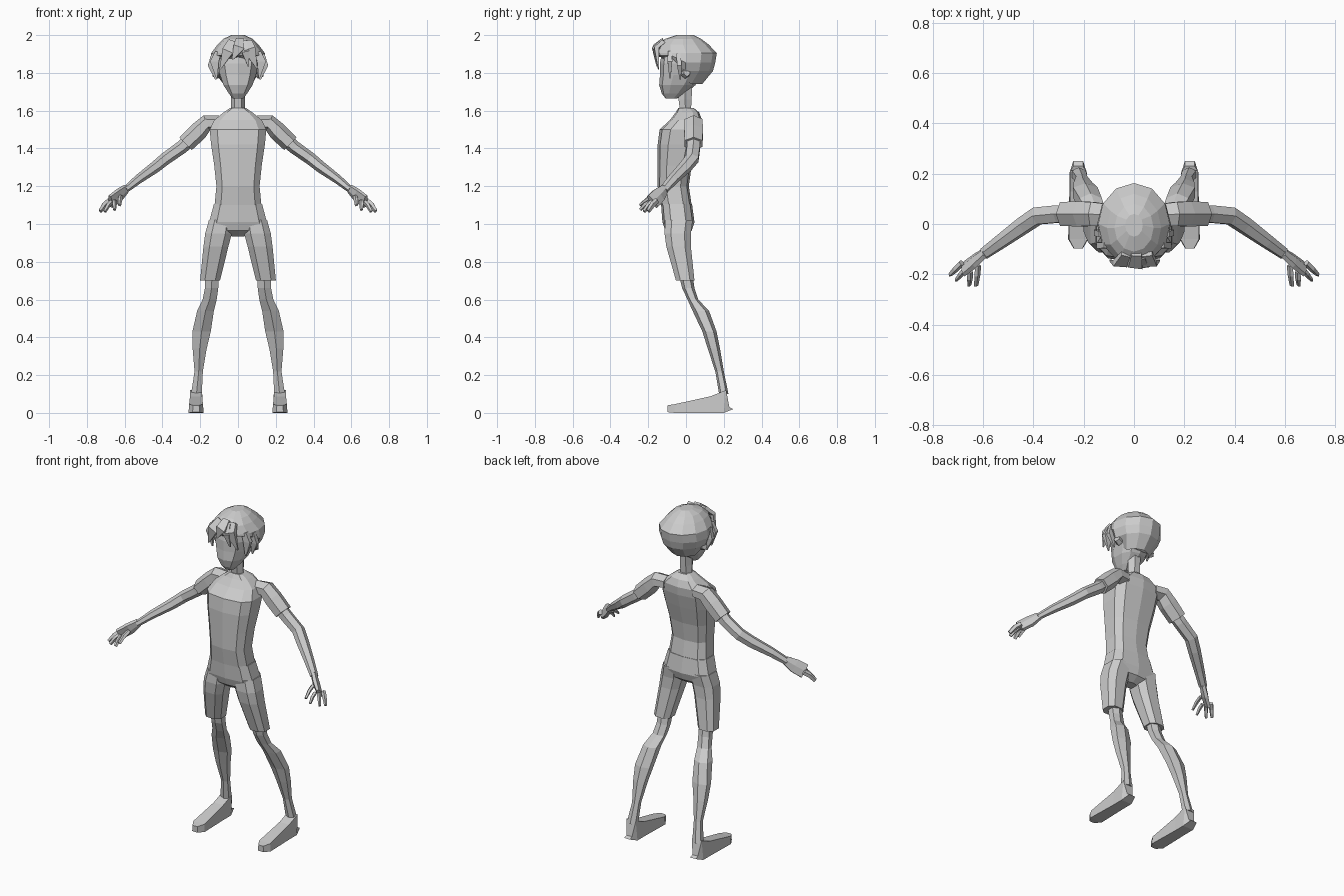
import bpy, bmesh, math
from mathutils import Vector

grey = bpy.data.materials.new("light grey")
grey.diffuse_color = (0.6, 0.6, 0.6, 1)


def loft(name, rings, mirror=False):
    """Skin a list of equally sized point rings and cap both ends."""
    bm = bmesh.new()
    rows = [[bm.verts.new(p) for p in r] for r in rings]
    n = len(rows[0])
    for a, b in zip(rows, rows[1:]):
        for i in range(n):
            j = (i + 1) % n
            bm.faces.new((a[i], a[j], b[j], b[i]))
    bm.faces.new(rows[0][::-1])
    bm.faces.new(rows[-1])
    bmesh.ops.recalc_face_normals(bm, faces=bm.faces)
    me = bpy.data.meshes.new(name)
    bm.to_mesh(me)
    bm.free()
    me.materials.append(grey)
    ob = bpy.data.objects.new(name, me)
    bpy.context.collection.objects.link(ob)
    if mirror:
        ob.modifiers.new("mirror", 'MIRROR').use_mirror_merge = False
    return ob


def level(z, cx, rx, y0, y1, n=8, power=0.75, turn=0.0):
    """Horizontal rounded ring spanning y0..y1 around cx."""
    cy, ry = (y0 + y1) / 2, (y1 - y0) / 2
    pts = []
    for i in range(n):
        a = 2 * math.pi * i / n + turn
        c, s = math.cos(a), math.sin(a)
        pts.append(Vector((cx + rx * math.copysign(abs(c) ** power, c),
                           cy + ry * math.copysign(abs(s) ** power, s), z)))
    return pts


def tube(name, path, n=6, mirror=True, side=(0, 1, 0)):
    """Limb along (x, y, z, half width, half height) stations."""
    c = [Vector(p[:3]) for p in path]
    rings = []
    for k, p in enumerate(path):
        t = (c[min(k + 1, len(c) - 1)] - c[max(k - 1, 0)]).normalized()
        up = t.cross(Vector(side)).normalized()
        w = up.cross(t).normalized()
        ring = []
        for i in range(n):
            a = 2 * math.pi * (i + 0.5) / n
            ring.append(c[k] + w * math.cos(a) * p[3] * 1.1 + up * math.sin(a) * p[4] * 1.1)
        rings.append(ring)
    return loft(name, rings, mirror)


# Shirt: hem, waist, chest, sloping shoulders
loft("shirt", [level(z, 0, rx, a, b, 10, 0.65, math.pi / 10) for z, rx, a, b in [
    (1.10, .128, -.135, .03), (1.20, .118, -.15, .015), (1.31, .13, -.15, .03),
    (1.42, .147, -.15, .06), (1.50, .155, -.14, .08), (1.55, .13, -.085, .085),
    (1.59, .08, -.055, .07), (1.615, .042, -.04, .04)]])

# Neck
loft("neck", [level(z, 0, .038, a, b, 6, 1) for z, a, b in [
    (1.59, -.035, .03), (1.66, -.045, .035), (1.76, -.05, .04)]])

# Shorts: pelvis and legs
loft("pelvis", [level(z, 0, rx, a, b, 10, 0.65, math.pi / 10) for z, rx, a, b in [
    (1.105, .132, -.132, .032), (1.01, .158, -.125, .045),
    (.965, .15, -.11, .03), (.935, .035, -.07, -.01)]])
loft("shorts_leg", [level(z, cx, rx, a, b, 8, 0.75, math.pi / 8) for z, cx, rx, a, b in [
    (1.02, .09, .068, -.115, .04), (.95, .103, .075, -.118, .03), (.88, .117, .07, -.108, .03),
    (.70, .148, .056, -.056, .048)]], True)

# Lower legs with knee and calf
loft("leg", [level(z, cx, rx, a, b, 6, 0.85, math.pi / 6) for z, cx, rx, a, b in [
    (.76, .137, .04, -.045, .03), (.66, .14, .04, -.02, .045), (.60, .15, .042, .008, .065),
    (.54, .172, .05, .035, .122), (.43, .193, .055, .087, .162), (.34, .203, .042, .115, .18),
    (.22, .208, .025, .155, .20), (.10, .22, .032, .175, .225)]], True)

# Feet: cross-sections from heel to toe (y, half width, bottom, top)
foot = []
for y, w, z0, z1, lean in [(.25, .02, .02, .03, -.02), (.20, .035, .0, .12, .012),
                           (.13, .035, 0, .088, 0), (-.06, .04, 0, .046, 0), (-.098, .018, .004, .04, 0)]:
    cx = .222
    foot.append([(cx - w, y, z0), (cx + w, y, z0),
                 (cx + w * .92, y + lean, z1), (cx - w * .92, y + lean, z1)])
loft("foot", foot, True)

# Sleeves and arms
tube("sleeve", [(.10, .035, 1.535, .045, .035), (.165, .04, 1.535, .05, .04),
                (.21, .04, 1.49, .052, .045), (.278, .04, 1.425, .05, .043)])
tube("arm", [(.25, .04, 1.45, .036, .034), (.30, .04, 1.405, .036, .032), (.385, .032, 1.345, .036, .03),
             (.44, -.005, 1.30, .034, .028), (.53, -.07, 1.235, .028, .022), (.597, -.118, 1.18, .023, .016)])

# Hands: palm, fingers, thumb
tube("palm", [(.59, -.113, 1.188, .024, .016), (.63, -.145, 1.152, .04, .018),
              (.675, -.178, 1.118, .042, .014)], side=(-.6, .75, 0))
for name, a, b, r in [
        ("outer_finger", (.685, -.155, 1.122), (.73, -.20, 1.068), .015),
        ("middle_finger", (.667, -.175, 1.12), (.706, -.222, 1.066), .013),
        ("inner_finger", (.652, -.19, 1.12), (.655, -.243, 1.075), .012),
        ("thumb", (.62, -.165, 1.145), (.628, -.245, 1.10), .012)]:
    m = [(p + q) / 2 for p, q in zip(a, b)]
    m[2] += .008
    tube(name, [(*a, r, r * .8), (*m, r, r * .8), (*b, r * .8, r * .5)], 5, side=(-.6, .75, 0))

# Head: face tapering to a small chin
loft("head", [level(z, 0, rx, a, b, 10, 0.85, math.pi / 10) for z, rx, a, b in [
    (1.665, .03, -.108, -.045), (1.69, .05, -.128, -.005), (1.735, .08, -.142, .05),
    (1.79, .10, -.138, .09), (1.85, .113, -.138, .11), (1.92, .108, -.125, .11), (1.97, .06, -.08, .07)]])

# Ears
tube("ear", [(.095, -.005, 1.80, .022, .03), (.125, .005, 1.81, .018, .028)], 6)

# Hair cap: hairline high at the brow, low at the nape
hair = []
for k, (z, rx, a, b) in enumerate([
        (1.74, .088, -.148, .085), (1.81, .13, -.152, .143), (1.855, .147, -.158, .155),
        (1.905, .142, -.162, .163), (1.95, .108, -.15, .12), (1.98, .078, -.11, .08), (2.0, .035, -.05, .04)]):
    ring = level(z, 0, rx, a, b, 12, 1.0)
    for i, p in enumerate(ring):
        s = math.sin(2 * math.pi * i / 12)
        brow = 1.885 if s < -.4 else 1.79 if s < .1 else 1.735
        if p.z < brow:
            p.z = brow + k * .004
    hair.append(ring)
loft("hair_cap", hair)


# Hair locks: flat tapering tufts from root to tip
def lock(name, root, mid, tip, w, mirror=False):
    tube(name, [(*root, w * .7, .014), (*mid, w, .016), (*tip, .004, .004)], 4, mirror, (1, 0, 0))


lock("fringe_left", (-.03, -.12, 1.965), (-.055, -.158, 1.915), (-.095, -.145, 1.82), .038)
lock("fringe_middle", (.01, -.12, 1.975), (.005, -.165, 1.935), (-.03, -.16, 1.87), .038)
lock("fringe_right", (.05, -.12, 1.965), (.06, -.158, 1.925), (.10, -.145, 1.825), .042)
lock("fringe_inner", (.03, -.13, 1.96), (.04, -.162, 1.91), (.055, -.153, 1.835), .025)
lock("temple_lock", (.105, -.085, 1.91), (.125, -.085, 1.86), (.112, -.085, 1.77), .03, True)
lock("side_lock", (.125, -.04, 1.90), (.138, -.035, 1.84), (.118, -.03, 1.765), .028, True)
